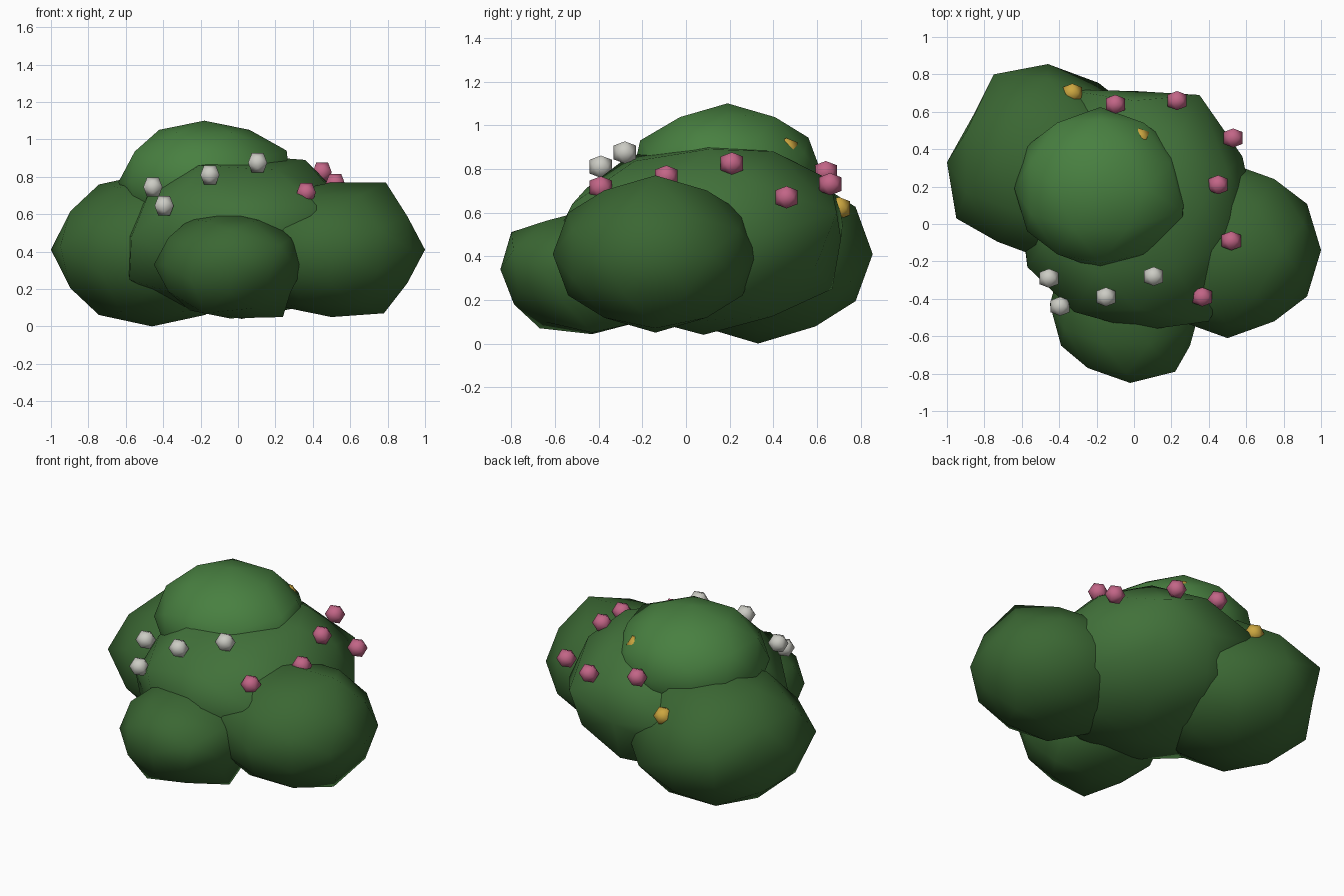
import bpy, math
from mathutils import Vector, Matrix

# Turn so that edge midpoints sit on the x, y and z axes
TURN = Matrix.Rotation(-math.atan((math.sqrt(5) - 1) / 2), 4, 'Y')


def material(name, rgb):
    m = bpy.data.materials.new(name)
    m.diffuse_color = (*rgb, 1)
    return m


def ico(name, centre, radii, level, mat, pulls=()):
    """Stretched smooth icosphere; each pull snaps the nearest vertex to a point."""
    bpy.ops.mesh.primitive_ico_sphere_add(subdivisions=level, radius=1)
    ob = bpy.context.object
    ob.name = name
    ob.data.transform(TURN)
    ob.data.transform(Matrix.Translation(centre) @ Matrix.Diagonal((*radii, 1)))
    start = [v.co.copy() for v in ob.data.vertices]
    for p in pulls:
        p = Vector(p)
        i = min(range(len(start)), key=lambda k: (start[k] - p).length)
        ob.data.vertices[i].co = p
    ob.data.materials.append(mat)
    bpy.ops.object.shade_smooth()


# Foliage clumps, lighter towards the top
low = material("dark_leaf", (0.043, 0.135, 0.033))
mid = material("mid_leaf", (0.053, 0.165, 0.042))
high = material("light_leaf", (0.065, 0.215, 0.052))
clumps = [
    ("centre_clump", (0.02, 0.08, 0.48), (0.62, 0.63, 0.44), mid,
     [(0.1, 0.1, 0.91), (0.36, 0.1, 0.89), (0.35, 0.69, 0.6), (0.2, 0.4, 0.88),
      (0.5, 0.28, 0.75), (0.58, 0.36, 0.5), (0.4, -0.52, 0.64),
      (0.04, -0.57, 0.54), (-0.32, -0.47, 0.66), (-0.2, -0.26, 0.86),
      (-0.57, -0.23, 0.48), (-0.58, -0.15, 0.25),
      (-0.38, 0.72, 0.56), (0, 0.66, 0.75), (0, 0.67, 0.25)]),
    ("left_clump", (-0.46, 0.33, 0.41), (0.54, 0.525, 0.41), low,
     [(-0.75, 0.8, 0.5), (-0.95, 0.03, 0.43), (-0.86, 0.58, 0.41),
      (-0.24, 0.72, 0.52)]),
    ("right_clump", (0.5, -0.14, 0.41), (0.5, 0.47, 0.36), low,
     [(0.79, -0.14, 0.77), (0.78, -0.14, 0.07)]),
    ("front_clump", (-0.045, -0.43, 0.33), (0.405, 0.42, 0.287), low,
     [(0.24, -0.43, 0.05), (-0.02, -0.85, 0.34), (0.22, -0.79, 0.43),
      (-0.04, -0.8, 0.51), (-0.18, -0.67, 0.07)]),
    ("top_clump", (-0.18, 0.19, 0.77), (0.46, 0.435, 0.33), high,
     [(0.26, 0.07, 0.94), (0.26, 0, 0.82), (-0.18, -0.21, 0.93)]),
]
for name, centre, radii, mat, pulls in clumps:
    ico(name, centre, radii, 2, mat, pulls)

# Small flowers
flowers = {
    "pink": ((0.54, 0.13, 0.24), [
        (0.45, 0.21, 0.825), (0.52, -0.09, 0.765), (0.365, -0.39, 0.715),
        (0.53, 0.46, 0.67), (-0.1, 0.64, 0.785), (0.23, 0.66, 0.73)]),
    "white": ((0.6, 0.6, 0.55), [
        (-0.455, -0.29, 0.745), (-0.395, -0.44, 0.645),
        (-0.15, -0.39, 0.81), (0.105, -0.28, 0.875)]),
    "yellow": ((0.6, 0.38, 0.05), [(-0.33, 0.7, 0.62), (0.03, 0.46, 0.89)]),
}
for colour, (rgb, spots) in flowers.items():
    mat = material(colour + "_petal", rgb)
    for i, spot in enumerate(spots):
        ico(f"{colour}_flower_{i + 1}", spot, (0.06,) * 3, 1, mat)
